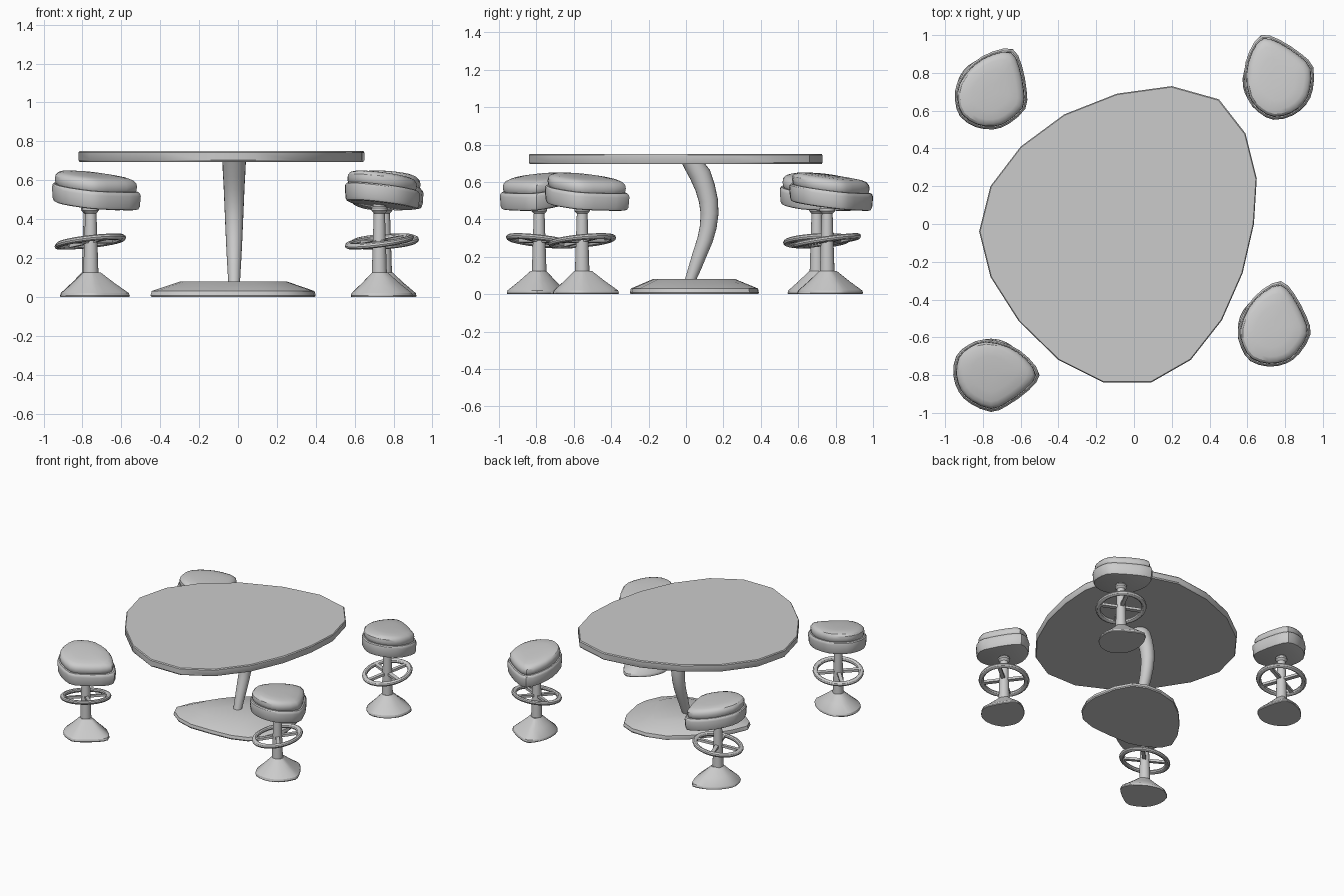
import bpy, bmesh, math
from mathutils import Vector, Matrix

if "Cube" in bpy.data.objects:
    bpy.data.objects.remove(bpy.data.objects["Cube"])


def finish(name, bm, mat=Matrix()):
    bmesh.ops.recalc_face_normals(bm, faces=bm.faces)
    me = bpy.data.meshes.new(name)
    bm.to_mesh(me)
    bm.free()
    ob = bpy.data.objects.new(name, me)
    bpy.context.collection.objects.link(ob)
    ob.matrix_world = mat
    bpy.ops.object.select_all(action='DESELECT')
    ob.select_set(True)
    bpy.context.view_layer.objects.active = ob
    bpy.ops.object.shade_smooth_by_angle(angle=math.radians(32))
    return ob


def loft(name, rings, mat=Matrix()):
    """Skin a stack of equal-length rings and cap both ends."""
    bm = bmesh.new()
    vs = [[bm.verts.new(p) for p in r] for r in rings]
    n = len(vs[0])
    for a, b in zip(vs, vs[1:]):
        for i in range(n):
            j = (i + 1) % n
            bm.faces.new((a[i], a[j], b[j], b[i]))
    bm.faces.new(vs[0][::-1])
    bm.faces.new(vs[-1])
    return finish(name, bm, mat)


def smooth_loop(pts):
    """Double the points of a closed outline with a rounded midpoint."""
    out, n = [], len(pts)
    for i in range(n):
        a, b, c, d = (Vector(pts[(i + k) % n]) for k in (-1, 0, 1, 2))
        out += [b, (b + c) * 0.5625 - (a + d) * 0.0625]
    return out


def scaled(outline, s, z, c=(0, 0), tilt=0.0, sy=None):
    sy = s if sy is None else sy
    out = []
    for p in outline:
        x, y = c[0] + (p[0] - c[0]) * s, c[1] + (p[1] - c[1]) * sy
        out.append((x, y, z + tilt * (y - x)))
    return out


def circle(r, z, n=20, y0=0.0, x0=0.0):
    return [(x0 + r * math.cos(2 * math.pi * i / n),
             y0 + r * math.sin(2 * math.pi * i / n), z) for i in range(n)]


# Table top: faceted pebble slab
top = [(.20, .73), (.45, .66), (.59, .48), (.65, .24), (.635, 0), (.575, -.26),
       (.465, -.51), (.30, -.72), (.09, -.84), (-.16, -.84), (-.40, -.72),
       (-.61, -.515), (-.76, -.28), (-.82, -.04), (-.76, .20), (-.60, .41),
       (-.37, .58), (-.09, .69)]
tc = (-.07, -.05)
loft("table_top", [scaled(top, .993, .695, tc), scaled(top, 1, .703, tc),
                   scaled(top, 1, .743, tc), scaled(top, .993, .75, tc)])

# Table foot: low pebble with sloped shoulder
foot = [(.40, .04), (.365, .22), (.30, .34), (.20, .385), (.08, .39), (-.07, .35),
        (-.20, .25), (-.31, .13), (-.40, 0), (-.45, -.12), (-.42, -.19),
        (-.33, -.26), (-.20, -.30), (-.02, -.30), (.14, -.29), (.26, -.25),
        (.34, -.17), (.39, -.06)]
fc = (-.02, .04)
loft("table_foot", [scaled(foot, .99, 0, fc), scaled(foot, 1, .008, fc),
                    scaled(foot, .985, .03, fc), scaled(foot, .64, .08, fc)])

# Table stem: bowed, tapering post (z, y, radius across x)
path = [(.07, .022, .030), (.14, .047, .034), (.21, .072, .038), (.29, .102, .042),
        (.36, .119, .045), (.43, .126, .048), (.50, .120, .051), (.57, .102, .054),
        (.64, .075, .058), (.70, .038, .061)]
rings = []
for i, (z, y, r) in enumerate(path):
    lo, hi = path[max(i - 1, 0)], path[min(i + 1, len(path) - 1)]
    slope = (hi[1] - lo[1]) / (hi[0] - lo[0])
    if i in (0, len(path) - 1):
        rings.append(circle(r, z, 20, y, -.02))      # level ends
    else:
        a = math.atan(slope)
        rings.append([(px, y + (py - y) * math.cos(a), z - (py - y) * math.sin(a))
                      for px, py, _ in circle(r, z, 20, y, -.02)])
loft("table_stem", rings)

# Stool outline, narrow end toward local +x
pebble = [(-.20, -.015), (-.185, .085), (-.12, .145), (-.03, .175), (.10, .145),
          (.20, .075), (.257, -.015), (.20, -.095), (.09, -.175), (0, -.21),
          (-.11, -.165), (-.17, -.105)]
soft = smooth_loop(pebble)
TILT = .10


def foot_ring(mat):
    """Oval footrest with four spokes, tilted opposite to the seat."""
    bm = bmesh.new()
    n, m = 28, 10
    vs = []
    for i in range(n):
        a = 2 * math.pi * i / n
        row = []
        for k in range(m):
            b = 2 * math.pi * k / m
            r = .160 + .018 * math.cos(b)
            row.append(bm.verts.new((r * math.cos(a) * 1.02, r * math.sin(a),
                                     .016 * math.sin(b))))
        vs.append(row)
    for i in range(n):
        for k in range(m):
            i2, k2 = (i + 1) % n, (k + 1) % m
            bm.faces.new((vs[i][k], vs[i2][k], vs[i2][k2], vs[i][k2]))
    for q in range(4):
        bmesh.ops.create_cube(bm, size=1, matrix=Matrix.Rotation(
            math.pi / 4 + q * math.pi / 2, 4, 'Z')
            @ Matrix.Translation((.088, 0, 0)) @ Matrix.Diagonal((.14, .026, .018, 1)))
    for v in bm.verts:
        v.co.z += .285 + .11 * (v.co.x - v.co.y)
    finish("stool_foot_ring", bm, mat)


def stool(x, y, deg):
    mat = Matrix.Translation((x, y, 0)) @ Matrix.Rotation(math.radians(deg), 4, 'Z')
    # flared base
    loft("stool_base", [scaled(soft, s, z, sy=s * 1.06) for s, z in
                        ((.77, 0), (.78, .006), (.76, .02), (.48, .07), (.20, .125))], mat)
    # tapering pole with collar under the seat
    loft("stool_pole", [circle(r, z) for r, z in
                        ((.039, .10), (.039, .125), (.029, .43), (.042, .445),
                         (.042, .458), (.034, .465), (.034, .49))], mat)
    foot_ring(mat)
    # lower seat shell
    loft("stool_seat_shell", [scaled(soft, s, z, tilt=TILT) for s, z in
                              ((.90, .472), (.95, .476), (.98, .49), (1.0, .545),
                               (.985, .558), (.95, .565), (.86, .565))], mat)
    # upper cushion, softly domed
    loft("stool_seat_cushion", [scaled(soft, s, z, tilt=TILT) for s, z in
                                ((.86, .555), (.91, .57), (.925, .59), (.91, .608),
                                 (.85, .622), (.74, .630), (.5, .635), (.2, .637))], mat)


for spot in ((-.765, .70, 65), (.753, .755, 111), (-.757, -.785, 0), (.727, -.555, 82)):
    stool(*spot)
